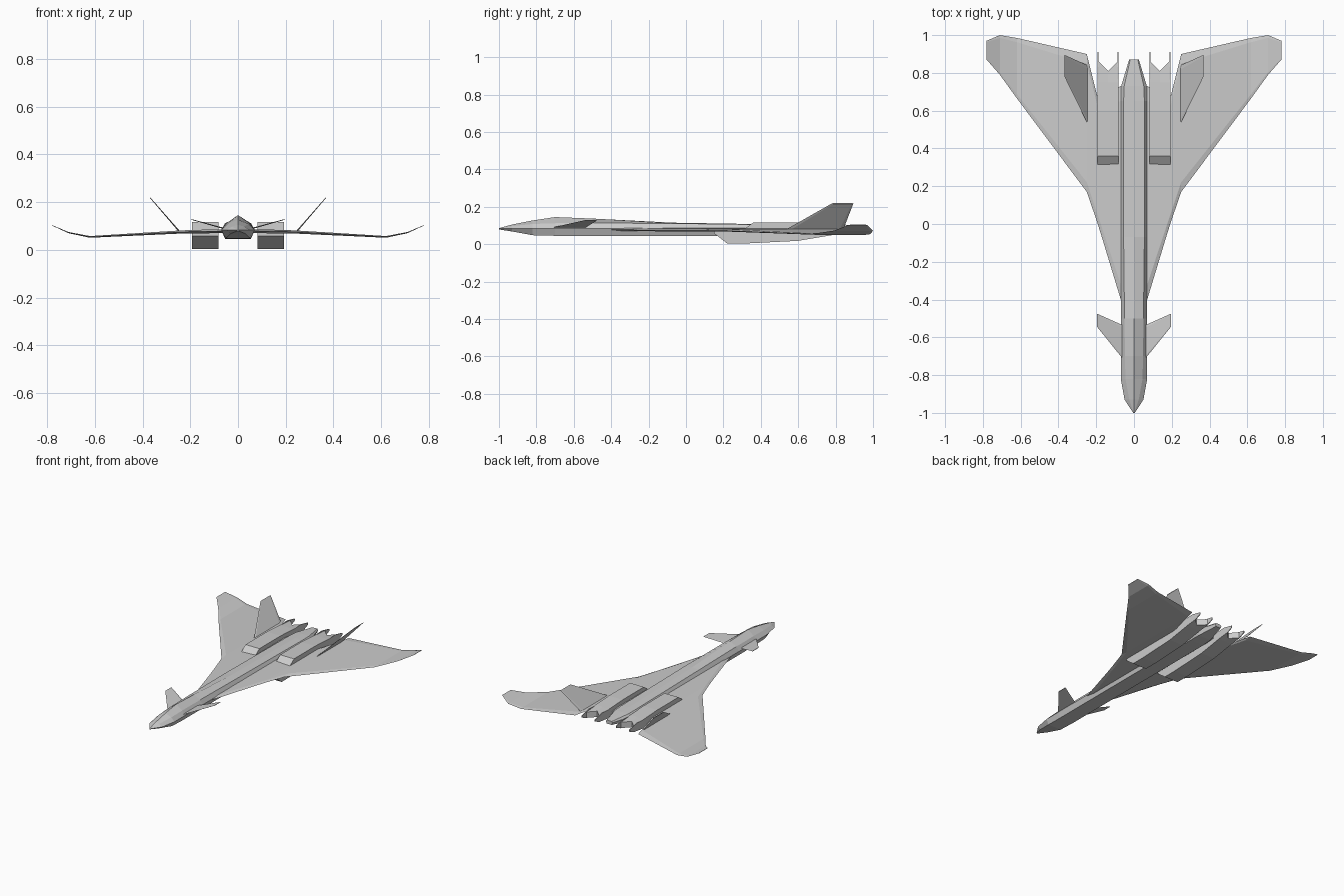
import bpy
import bmesh

cube = bpy.data.objects.get("Cube")
if cube:
    bpy.data.objects.remove(cube, do_unlink=True)

grey = bpy.data.materials.new("light grey")
grey.use_nodes = True
color = (0.6, 0.6, 0.6, 1)
grey.diffuse_color = color
grey.node_tree.nodes["Principled BSDF"].inputs["Base Color"].default_value = color


def loft(name, sections):
    """Skin a row of equal-length closed sections and cap both ends."""
    bm = bmesh.new()
    rings = [[bm.verts.new(p) for p in s] for s in sections]
    n = len(rings[0])
    for a, b in zip(rings, rings[1:]):
        for i in range(n):
            j = (i + 1) % n
            bm.faces.new((a[i], a[j], b[j], b[i]))
    bm.faces.new(rings[0])
    bm.faces.new(rings[-1])
    bmesh.ops.recalc_face_normals(bm, faces=bm.faces)
    mesh = bpy.data.meshes.new(name)
    bm.to_mesh(mesh)
    bm.free()
    mesh.materials.append(grey)
    obj = bpy.data.objects.new(name, mesh)
    bpy.context.collection.objects.link(obj)
    return obj


def pair(name, sections):
    """Left part plus its mirrored right twin."""
    loft("left_" + name, sections)
    loft("right_" + name, [[(-x, y, z) for x, y, z in s] for s in sections])


def rib(x, front, back, z, thick, edge=0.07):
    """Thin flat-topped airfoil with bevelled leading and trailing edges."""
    c = back - front
    f, b, t = front + edge * c, back - edge * c, thick / 2
    return [(x, front, z), (x, f, z + t), (x, b, z + t),
            (x, back, z), (x, b, z - t), (x, f, z - t)]


# Fuselage: y, half width, shoulder half width, floor half width,
# ridge height, shoulder height, floor height
hull = [(-1.0, .004, .002, .002, .086, .085, .079),
        (-.93, .05, .025, .03, .105, .097, .068),
        (-.82, .07, .045, .052, .127, .108, .048),
        (-.70, .07, .048, .054, .145, .112, .045),
        (-.50, .07, .050, .054, .137, .113, .045),
        (-.07, .07, .055, .054, .115, .111, .045),
        (.65, .07, .055, .054, .103, .102, .045),
        (.73, .068, .052, .05, .101, .100, .048),
        (.87, .026, .02, .02, .092, .091, .066)]
loft("fuselage", [[(0, y, top), (s, y, sh), (w, y, .083), (b, y, low),
                   (-b, y, low), (-w, y, .083), (-s, y, sh)]
                  for y, w, s, b, top, sh, low in hull])

# Delta wing with forward strake and upswept tip
pair("wing", [rib(.04, -.48, .73, .078, .016),
              rib(.07, -.40, .73, .078, .016),
              rib(.17, -.07, .68, .076, .015),
              rib(.195, .01, .68, .076, .014),
              rib(.25, .17, .90, .074, .013),
              rib(.62, .665, .985, .054, .007),
              rib(.71, .79, 1.0, .072, .005),
              rib(.78, .87, .97, .103, .002)])

# Canards
pair("canard", [rib(.05, -.725, -.54, .087, .006),
                rib(.195, -.545, -.475, .127, .003)])

# Outward-canted tail fins
pair("tail_fin", [rib(.245, .53, .84, .076, .009),
                  rib(.368, .78, .895, .218, .004)])


def engine_section(x, end):
    side = [(.15, .072), (.15, .058), (.22, .004), (.32, .004), (.60, .018),
            (.78, .048), (end, .058), (end, .1), (.75, .108),
            (.60, .116), (.36, .116), (.31, .08)]
    return [(x, y, z) for y, z in side]


# Engine boxes with notched tails
pair("engine", [engine_section(.082, .865), engine_section(.137, .81),
                engine_section(.192, .865)])

# Pointed plates either side of each exhaust
plate = [(.75, .06), (.75, .106), (.83, .11), (.91, .092), (.91, .078), (.86, .056)]
for label, x in (("inner", .082), ("outer", .187)):
    pair(label + "_exhaust_plate",
         [[(x + dx, y, z) for y, z in plate] for dx in (0, .005)])
